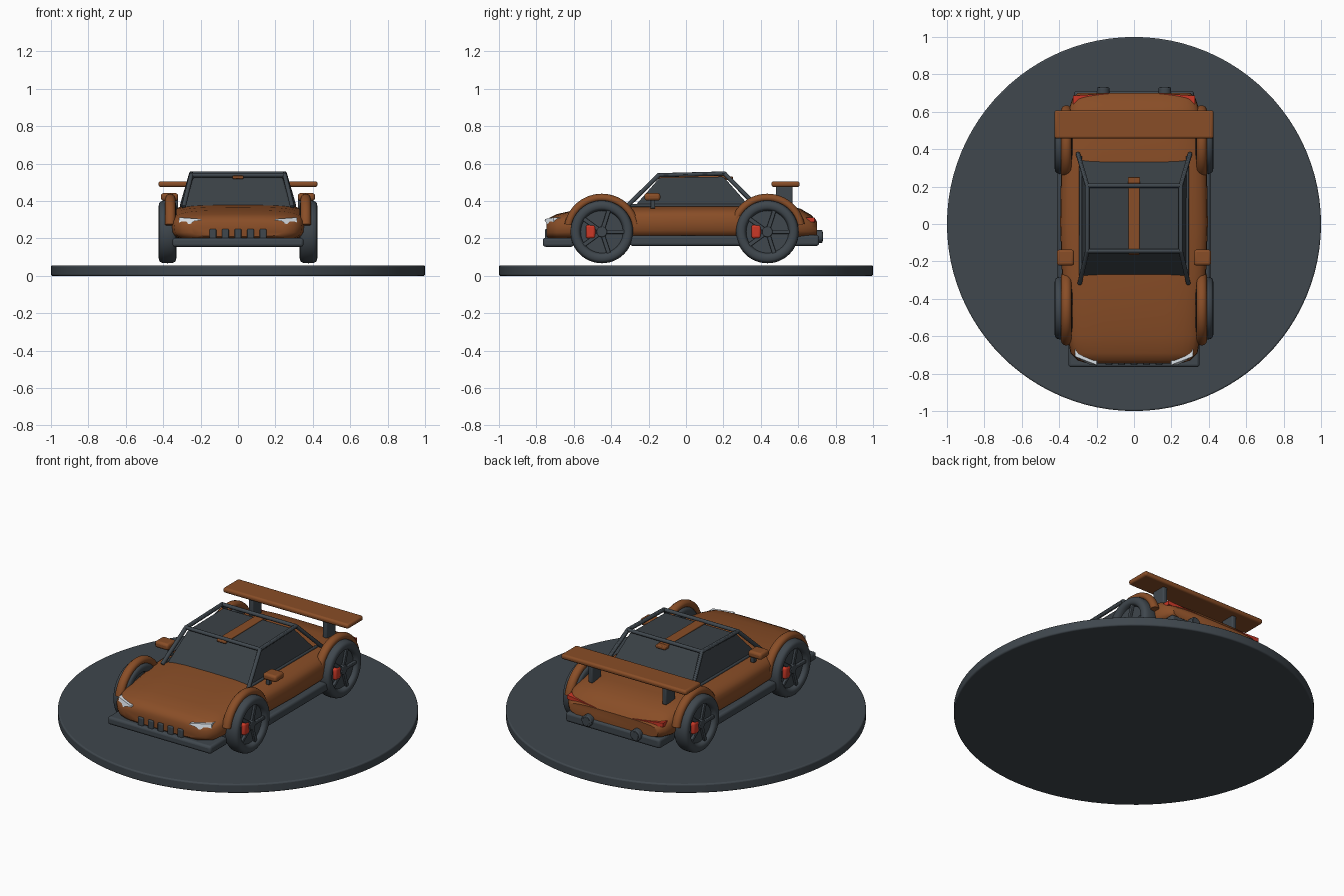
import bpy, bmesh, math
from mathutils import Vector, Matrix

cube = bpy.data.objects.get("Cube")
if cube:
    bpy.data.objects.remove(cube, do_unlink=True)


def material(name, rgb):
    m = bpy.data.materials.new(name)
    m.use_nodes = True
    m.diffuse_color = (*rgb, 1)
    m.node_tree.nodes["Principled BSDF"].inputs["Base Color"].default_value = (*rgb, 1)
    return m


ORANGE = material("burnt orange paint", (0.25, 0.075, 0.02))
DARK = material("dark trim", (0.05, 0.063, 0.075))
GLASS = material("dark glass", (0.042, 0.052, 0.06))
RED = material("red", (0.6, 0.04, 0.02))
WHITE = material("pale lamp", (0.7, 0.75, 0.8))


def finish(obj, mat, bevel=0):
    obj.data.materials.append(mat)
    if bevel:
        b = obj.modifiers.new("Bevel", "BEVEL")
        b.width, b.segments = bevel, 3
    bpy.ops.object.select_all(action="DESELECT")
    obj.select_set(True)
    bpy.context.view_layer.objects.active = obj
    bpy.ops.object.shade_smooth_by_angle(angle=math.radians(40))
    return obj


def from_bmesh(name, bm, mat, bevel=0, matrix=None):
    bmesh.ops.recalc_face_normals(bm, faces=bm.faces[:])
    me = bpy.data.meshes.new(name)
    bm.to_mesh(me)
    bm.free()
    obj = bpy.data.objects.new(name, me)
    bpy.context.collection.objects.link(obj)
    if matrix:
        obj.matrix_world = matrix
    return finish(obj, mat, bevel)


def box(name, lo, hi, mat, bevel=0.01, matrix=None):
    lo, hi = Vector(lo), Vector(hi)
    bm = bmesh.new()
    bmesh.ops.create_cube(bm, size=1)
    for v in bm.verts:
        v.co = (lo + hi) / 2 + v.co * (hi - lo)
    return from_bmesh(name, bm, mat, bevel, matrix)


def loft(name, rings, mat, bevel=0, closed=False, caps=True, matrix=None):
    """Skin a list of equally sized point rings."""
    bm = bmesh.new()
    vs = [[bm.verts.new(p) for p in r] for r in rings]
    n = len(vs[0])
    pairs = list(zip(vs, vs[1:])) + ([(vs[-1], vs[0])] if closed else [])
    for a, b in pairs:
        for i in range(n):
            j = (i + 1) % n
            bm.faces.new((a[i], a[j], b[j], b[i]))
    if caps and not closed:
        bm.faces.new(vs[0])
        bm.faces.new(vs[-1])
    return from_bmesh(name, bm, mat, bevel, matrix)


def cylinder(name, center, axis, radius, depth, mat, bevel=0.005, sides=32, matrix=None):
    bm = bmesh.new()
    turn = Vector((0, 0, 1)).rotation_difference(Vector(axis)).to_matrix().to_4x4()
    bmesh.ops.create_cone(bm, cap_ends=True, segments=sides, radius1=radius, radius2=radius,
                          depth=depth, matrix=Matrix.Translation(center) @ turn)
    return from_bmesh(name, bm, mat, bevel, matrix)


def tube(name, a, b, radius, mat):
    a, b = Vector(a), Vector(b)
    return cylinder(name, (a + b) / 2, b - a, radius, (b - a).length + radius, mat, 0.005, 12)


def spow(v, e):
    return math.copysign(abs(v) ** e, v)


# Round display base
cylinder("display_base", (0, 0, 0.0275), (0, 0, 1), 1, 0.055, DARK, 0.008, 96)

# Body shell: rounded cross-sections (y, half width, bottom, top)
SECTIONS = [(-0.745, 0.25, 0.21, 0.285), (-0.73, 0.30, 0.195, 0.31), (-0.69, 0.34, 0.185, 0.33),
            (-0.60, 0.355, 0.18, 0.35), (-0.45, 0.365, 0.18, 0.367), (-0.28, 0.385, 0.18, 0.378),
            (0.0, 0.395, 0.18, 0.382), (0.3, 0.39, 0.18, 0.382), (0.5, 0.37, 0.18, 0.378),
            (0.61, 0.35, 0.185, 0.36), (0.67, 0.33, 0.195, 0.325), (0.70, 0.30, 0.21, 0.29)]
rings = []
for y, w, lo, hi in SECTIONS:
    angles = [2 * math.pi * k / 32 for k in range(32)]
    rings.append([(w * spow(math.cos(t), 0.5), y,
                   (lo + hi) / 2 + (hi - lo) / 2 * spow(math.sin(t), 0.6)) for t in angles])
loft("body", rings, ORANGE)

# Cabin glass


def rect(w, y0, y1, z0, z1):
    return [(-w, y0, z0), (w, y0, z0), (w, y1, z1), (-w, y1, z1)]


loft("cabin_glass", [rect(0.285, -0.285, 0.35, 0.36, 0.36),
                     rect(0.24, -0.14, 0.2, 0.525, 0.53)], GLASS, 0.008)

# Cage of pillars, roof rails and cross bars
FRONT_TOP, REAR_TOP = (0.25, -0.145, 0.538), (0.25, 0.205, 0.547)
for s, side in ((1, "left"), (-1, "right")):
    ft, rt = [(s * x, y, z) for x, y, z in (FRONT_TOP, REAR_TOP)]
    tube(f"front_pillar_{side}", (s * 0.29, -0.315, 0.372), ft, 0.012, DARK)
    tube(f"rear_pillar_{side}", (s * 0.3, 0.375, 0.375), rt, 0.012, DARK)
    tube(f"roof_rail_{side}", ft, rt, 0.012, DARK)
    tube(f"window_sill_{side}", (s * 0.285, -0.3, 0.376), (s * 0.285, 0.36, 0.376), 0.008, DARK)
for name, (x, y, z) in (("front_roof_bar", FRONT_TOP), ("rear_roof_bar", REAR_TOP)):
    tube(name, (-x, y, z), (x, y, z), 0.012, DARK)

# Orange roof strip with a small rear fin
box("roof_strip", (-0.03, -0.165, 0.518), (0.03, 0.22, 0.535), ORANGE, 0.005)
box("roof_strip_tail", (-0.033, 0.21, 0.512), (0.033, 0.25, 0.532), ORANGE, 0.005)

# Floor, splitter, rear bumper
box("floor", (-0.31, -0.62, 0.165), (0.31, 0.62, 0.2), DARK)
box("front_splitter", (-0.35, -0.765, 0.155), (0.35, -0.6, 0.203), DARK, 0.014)
box("rear_bumper", (-0.32, 0.56, 0.16), (0.32, 0.712, 0.218), DARK, 0.014)

# Grille bars
for i in range(-2, 3):
    x = i * 0.067
    box(f"grille_bar_{i + 3}", (x - 0.018, -0.755, 0.195), (x + 0.018, -0.72, 0.25), DARK, 0.006)

# Rear wing
box("wing", (-0.425, 0.457, 0.475), (0.425, 0.608, 0.505), ORANGE, 0.012)

for s, side in ((1, "left"), (-1, "right")):
    def sbox(name, lo, hi, mat, bevel=0.01):
        a, b = sorted((s * lo[0], s * hi[0]))
        return box(f"{name}_{side}", (a, *lo[1:]), (b, *hi[1:]), mat, bevel)

    sbox("side_skirt", (0.3, -0.3, 0.16), (0.408, 0.3, 0.216), DARK, 0.014)
    sbox("wing_post", (0.235, 0.48, 0.36), (0.265, 0.57, 0.48), DARK, 0.008)
    sbox("mirror", (0.32, -0.222, 0.402), (0.412, -0.137, 0.442), ORANGE, 0.014)
    sbox("mirror_stalk", (0.32, -0.19, 0.36), (0.345, -0.165, 0.41), DARK, 0.004)
    cylinder(f"exhaust_{side}", (s * 0.165, 0.7, 0.21), (0, 1, 0), 0.034, 0.06, DARK)
    cylinder(f"exhaust_tip_{side}", (s * 0.165, 0.728, 0.21), (0, 1, 0), 0.024, 0.008, DARK, 0.002)

    # Headlamp wedge, deep outside and thin inside
    outline = [(0.315, -0.69, 0.277), (0.255, -0.725, 0.277), (0.235, -0.735, 0.292),
               (0.195, -0.738, 0.297), (0.2, -0.735, 0.304), (0.315, -0.69, 0.312)]
    loft(f"headlamp_{side}", [[(s * x, y + d, z) for x, y, z in outline] for d in (-0.018, 0.03)], WHITE)

    # Slanted tail lamp
    tail = [(0.325, 0.672, 0.287), (0.325, 0.672, 0.312), (0.12, 0.685, 0.292), (0.12, 0.685, 0.28)]
    loft(f"tail_lamp_{side}", [[(s * x, y + d, z) for x, y, z in tail] for d in (-0.03, 0.014)], RED)

    for end, wy in (("front", -0.45), ("rear", 0.435)):
        tag = f"{end}_{side}"
        # Fender flare
        arch = []
        for k in range(25):
            t = math.radians(12 + 156 * k / 24)
            ring = [2 * math.pi * j / 12 for j in range(12)]
            arch.append([(s * (0.362 + 0.027 * math.cos(u)),
                          wy + (0.182 + 0.022 * math.sin(u)) * math.cos(t),
                          0.235 + (0.182 + 0.022 * math.sin(u)) * math.sin(t)) for u in ring])
        loft(f"fender_flare_{tag}", arch, ORANGE)

        # Wheel, built for the left and turned half round for the right
        place = Matrix.Translation((s * 0.377, wy, 0.235)) @ Matrix.Rotation(
            0 if s > 0 else math.pi, 4, "Z")
        tyre = []
        for k in range(48):
            t = 2 * math.pi * k / 48
            prof = [2 * math.pi * j / 20 for j in range(20)]
            tyre.append([(0.047 * spow(math.cos(u), 0.7),
                          (0.14 + 0.028 * spow(math.sin(u), 0.7)) * math.cos(t),
                          (0.14 + 0.028 * spow(math.sin(u), 0.7)) * math.sin(t)) for u in prof])
        loft(f"tyre_{tag}", tyre, DARK, closed=True, matrix=place)
        cylinder(f"brake_disc_{tag}", (0.005, 0, 0), (1, 0, 0), 0.12, 0.03, DARK, matrix=place)
        cylinder(f"hub_{tag}", (0.025, 0, 0), (1, 0, 0), 0.028, 0.03, DARK, matrix=place)
        box(f"brake_caliper_{tag}", (0.01, -0.085, -0.035), (0.042, -0.035, 0.037), RED, 0.012, place)
        for k in range(5):
            box(f"spoke_{tag}_{k + 1}", (0.022, 0.015, -0.011), (0.037, 0.122, 0.011), DARK, 0.004,
                place @ Matrix.Rotation(k * math.tau / 5, 4, "X"))
